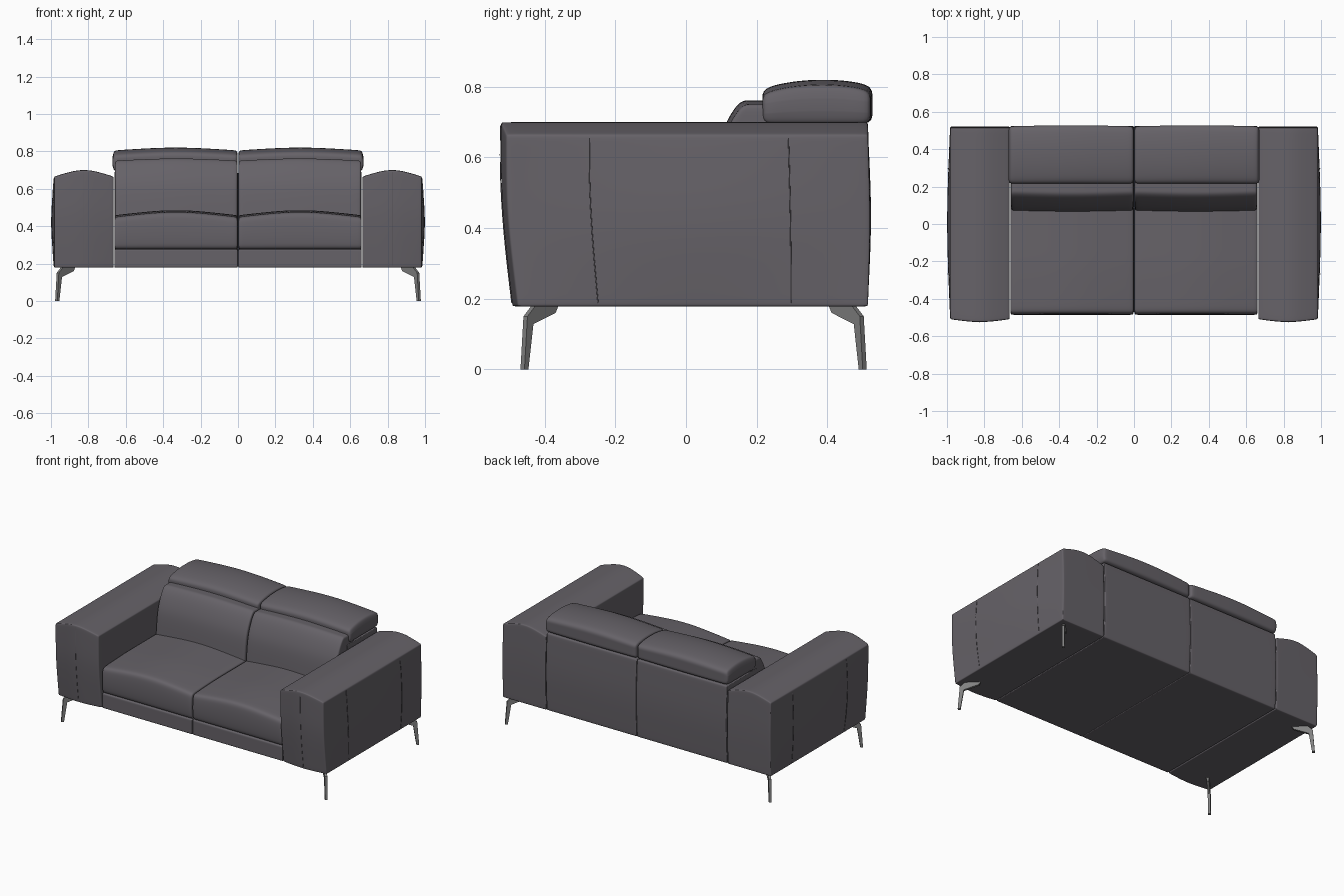
import bpy, bmesh, math
from mathutils import Vector

if "Cube" in bpy.data.objects:
    bpy.data.objects.remove(bpy.data.objects["Cube"])


def material(name, rgb):
    m = bpy.data.materials.new(name)
    m.diffuse_color = (*rgb, 1)
    m.use_nodes = True
    m.node_tree.nodes["Principled BSDF"].inputs["Base Color"].default_value = m.diffuse_color
    return m


LEATHER = material("charcoal leather", (0.132, 0.122, 0.138))
METAL = material("grey metal", (0.22, 0.22, 0.22))


def add(name, data, mat):
    ob = bpy.data.objects.new(name, data)
    bpy.context.collection.objects.link(ob)
    data.materials.append(mat)
    return ob


def bul(a):
    return 1 - a * a


def mix(a, b, t):
    """t runs from -1 (a) to 1 (b)"""
    return a + (b - a) * (t + 1) / 2


def block(name, size, radii, shape):
    """Padded block: gridded cube mapped by shape(u, v, w), mirrored in x, smoothed.
    Outer grid loops sit one radius from the edges to set the rounding."""
    bm = bmesh.new()
    bmesh.ops.create_cube(bm, size=2)
    bmesh.ops.subdivide_edges(bm, edges=bm.edges[:], cuts=5, use_grid_fill=True)
    for v in bm.verts:
        p = []
        for c, s, r in zip(v.co, size, radii):
            if 0.6 < abs(c) < 0.7:
                c = math.copysign(1 - 2 * r / s, c)
            p.append(c)
        v.co = shape(*p)
    bmesh.ops.recalc_face_normals(bm, faces=bm.faces[:])
    for f in bm.faces:
        f.smooth = True
    me = bpy.data.meshes.new(name)
    bm.to_mesh(me)
    bm.free()
    ob = add(name, me, LEATHER)
    mir = ob.modifiers.new("mirror", 'MIRROR')
    mir.use_mirror_merge = False
    sub = ob.modifiers.new("smooth", 'SUBSURF')
    sub.levels = sub.render_levels = 2
    return ob


# Part shapes (right half)
def arm(u, v, w):
    t = (w + 1) / 2
    x = mix(0.665, 0.983 + 0.017 * bul(v) * bul(w), u)
    front = -(0.476 + 0.034 * math.sin(math.pi * 0.6 * t) + 0.016 * bul(u))
    y = mix(front, 0.515 + 0.006 * bul(w), v)
    z = mix(0.178, 0.664 + 0.037 * bul(u), w)
    return Vector((x, y, z))


def base(u, v, w):
    return Vector((mix(0.001, 0.661, u), mix(-0.478, 0.26, v), mix(0.178, 0.278, w)))


def seat(u, v, w):
    front = -0.478 - 0.008 * bul(w)
    drop = 0.025 * max(0, -v - 0.3) ** 2
    return Vector((mix(0.002, 0.661, u), mix(front, 0.2, v),
                   mix(0.276, 0.458 + 0.028 * bul(u) - drop, w)))


def back_frame(u, v, w):
    return Vector((mix(0.001, 0.661, u), mix(0.2, 0.514 + 0.01 * bul(w), v),
                   mix(0.178, 0.69, w)))


def back_cushion(u, v, w):
    t = (w + 1) / 2
    front = 0.068 + 0.03 * t + 0.065 * t ** 5 - 0.008 * bul(u)
    return Vector((mix(0.003, 0.658, u), mix(front, 0.28, v),
                   mix(0.4, 0.75 + 0.012 * bul(u), w)))


def headrest(u, v, w):
    x = mix(0.002, 0.664 + 0.008 * bul(w), u)
    y = mix(0.216, 0.522 + 0.006 * bul(u), v)
    top = 0.785 + 0.016 * bul(u) + 0.02 * bul(v) + 0.004 * v
    return Vector((x, y, mix(0.694, top, w)))


block("arms", (0.32, 1.03, 0.5), (0.012, 0.012, 0.012), arm)
block("seat_base", (0.66, 0.74, 0.1), (0.006, 0.014, 0.014), base)
block("seat_cushions", (0.66, 0.68, 0.19), (0.012, 0.04, 0.04), seat)
block("back_frame", (0.66, 0.32, 0.51), (0.006, 0.015, 0.015), back_frame)
block("back_cushions", (0.655, 0.2, 0.36), (0.015, 0.035, 0.04), back_cushion)
block("headrests", (0.67, 0.31, 0.12), (0.022, 0.06, 0.04), headrest)


# Stitched seams on the arms
def seam(name, pts):
    cu = bpy.data.curves.new(name, 'CURVE')
    cu.dimensions = '3D'
    cu.bevel_depth = 0.0015
    cu.bevel_resolution = 1
    sp = cu.splines.new('POLY')
    sp.points.add(len(pts) - 1)
    for q, p in zip(sp.points, pts):
        q.co = (*p, 1)
    add(name, cu, LEATHER)


steps = [-0.96 + 1.92 * i / 12 for i in range(13)]
for side, sx in (("left", -1), ("right", 1)):
    for label, u, v in (("front_side", 1, -0.54), ("rear_side", 1, 0.56), ("front", 0, -1)):
        pts = [arm(u, v, w) for w in steps]
        seam(f"{side}_arm_{label}_seam", [(sx * p.x, p.y, p.z) for p in pts])

# Bent metal legs, set diagonally under the corners
LEG = [(0, 0), (0.016, 0), (0.036, 0.128), (0.125, 0.16), (0.137, 0.181),
       (0.045, 0.181), (0.012, 0.15)]


def leg(name, sx, sy, foot_y):
    inward = Vector((-sx, -sy, 0)).normalized()
    across = Vector((-inward.y, inward.x, 0)) * 0.008
    foot = Vector((sx * 0.972, foot_y, 0))
    bm = bmesh.new()
    f = bm.faces.new([bm.verts.new(foot + inward * s - across + Vector((0, 0, z)))
                      for s, z in LEG])
    ext = bmesh.ops.extrude_face_region(bm, geom=[f], use_keep_orig=True)
    bmesh.ops.translate(bm, vec=across * 2,
                        verts=[g for g in ext["geom"] if isinstance(g, bmesh.types.BMVert)])
    bmesh.ops.recalc_face_normals(bm, faces=bm.faces[:])
    me = bpy.data.meshes.new(name)
    bm.to_mesh(me)
    bm.free()
    add(name, me, METAL)


for side, sx in (("left", -1), ("right", 1)):
    leg(f"front_{side}_leg", sx, -1, -0.463)
    leg(f"back_{side}_leg", sx, 1, 0.506)
